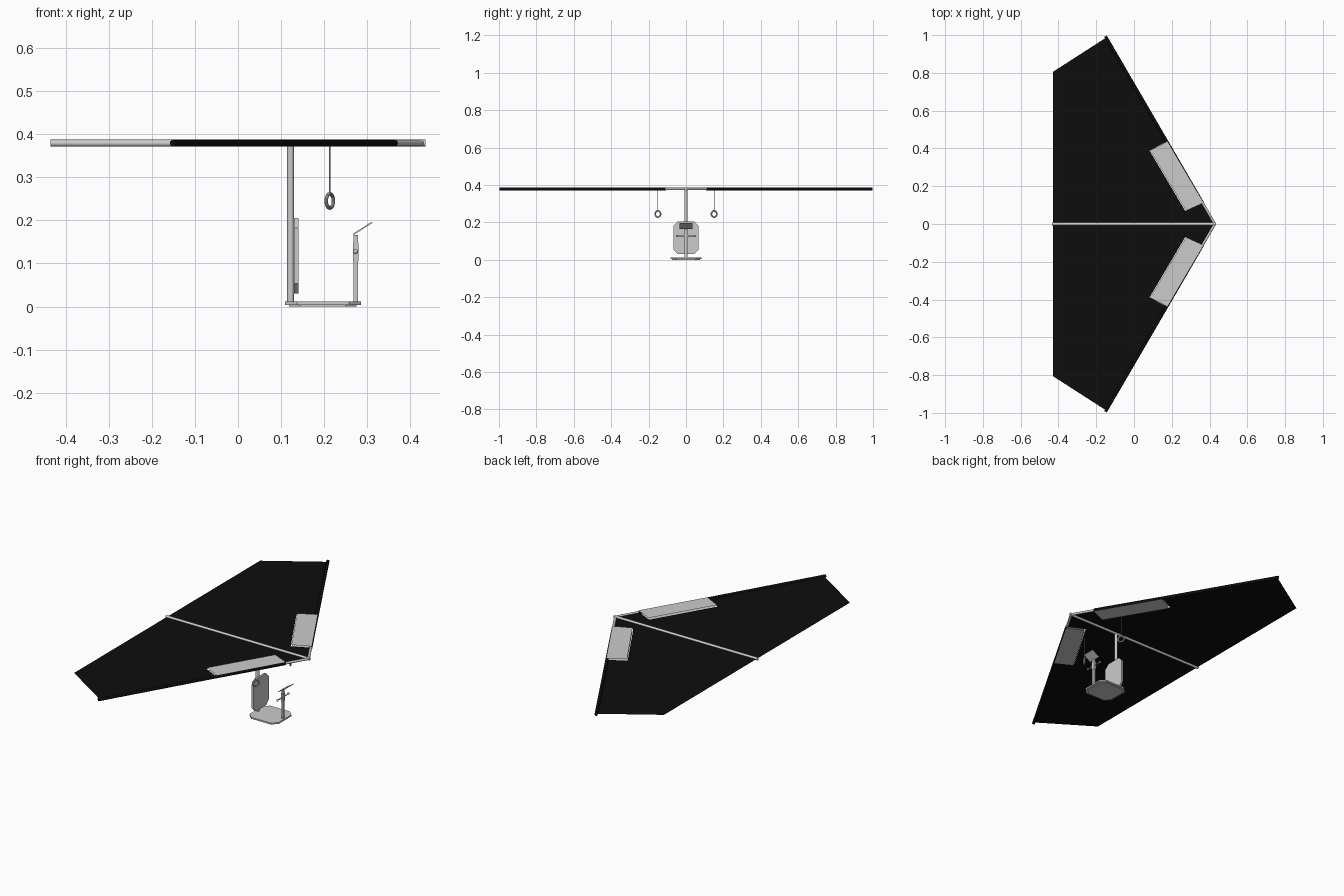
import bpy, bmesh
from math import radians, atan2
from mathutils import Vector

if "Cube" in bpy.data.objects:
    bpy.data.objects.remove(bpy.data.objects["Cube"])

Z = 0.379  # wing height
black = bpy.data.materials.new("sail_black")
black.diffuse_color = (0.004, 0.004, 0.004, 1)
black.use_nodes = True
black.node_tree.nodes["Principled BSDF"].inputs["Base Color"].default_value = black.diffuse_color


def finish(name, bm, mat=None, smooth=False):
    me = bpy.data.meshes.new(name)
    bm.normal_update()
    bm.to_mesh(me)
    bm.free()
    ob = bpy.data.objects.new(name, me)
    bpy.context.collection.objects.link(ob)
    if mat:
        me.materials.append(mat)
    if smooth:
        bpy.context.view_layer.objects.active = ob
        ob.select_set(True)
        bpy.ops.object.shade_smooth_by_angle(angle=radians(40))
        ob.select_set(False)
    return ob


def tube(name, a, b, r, mat=None, sides=16):
    a, b = Vector(a), Vector(b)
    bm = bmesh.new()
    bmesh.ops.create_cone(bm, cap_ends=True, segments=sides, radius1=r, radius2=r, depth=(b - a).length)
    rot = (b - a).to_track_quat('Z', 'Y').to_matrix().to_4x4()
    bm.transform(rot)
    bmesh.ops.translate(bm, verts=bm.verts, vec=(a + b) / 2)
    return finish(name, bm, mat, True)


def plate(name, pts, vec=None, mat=None):
    # flat outline, optionally extruded along vec
    bm = bmesh.new()
    f = bm.faces.new([bm.verts.new(p) for p in pts])
    if vec:
        ext = bmesh.ops.extrude_face_region(bm, geom=[f], use_keep_orig=True)
        bmesh.ops.translate(bm, vec=vec, verts=[v for v in ext['geom'] if isinstance(v, bmesh.types.BMVert)])
        bmesh.ops.recalc_face_normals(bm, faces=bm.faces)
    return finish(name, bm, mat)


def chamfered(a0, a1, b0, b1, c):
    return [(a0 + c, b0), (a1 - c, b0), (a1, b0 + c), (a1, b1 - c),
            (a1 - c, b1), (a0 + c, b1), (a0, b1 - c), (a0, b0 + c)]


# keel
tube("keel_tube", (-0.435, 0, Z), (0.435, 0, Z), 0.008)

for s, side in ((1, "left"), (-1, "right")):
    # sail half, cut out around the window panel
    sail = [(-0.43, 0), (-0.43, 0.805), (-0.15, 0.985), (0.172, 0.436), (0.082, 0.389),
            (0.272, 0.068), (0.362, 0.112), (0.425, 0)]
    plate(side + "_sail", [(x, s * y, Z) for x, y in sail], mat=black)
    # window panel folded over the leading edge
    panel = [(0.085, 0.39), (0.176, 0.437), (0.369, 0.112), (0.275, 0.07)]
    for dz, lv in ((0.0082, "upper"), (-0.0082, "lower")):
        plate(f"{side}_{lv}_panel", [(x, s * y, Z + dz) for x, y in panel])
    # leading edge sleeve and bare nose tube
    tube(side + "_leading_edge", (-0.151, s * 0.994, Z), (0.364, s * 0.11, Z), 0.008, black)
    tube(side + "_nose_tube", (0.364, s * 0.11, Z), (0.428, 0, Z), 0.0065)
    # hanging grip ring
    tube(side + "_ring_cord", (0.213, s * 0.15, 0.263), (0.213, s * 0.15, Z), 0.0013, sides=8)
    bpy.ops.mesh.primitive_torus_add(major_segments=32, minor_segments=10, major_radius=0.0165,
                                     minor_radius=0.0042, location=(0.213, s * 0.15, 0.245),
                                     rotation=(0, radians(90), s * radians(30)))
    bpy.context.object.name = side + "_grip_ring"
    bpy.ops.object.shade_smooth_by_angle()
    # handlebar knob
    bpy.ops.mesh.primitive_uv_sphere_add(segments=16, ring_count=8, radius=0.006,
                                         location=(0.273, s * 0.048, 0.128))
    bpy.context.object.name = side + "_handle_knob"
    bpy.ops.object.shade_smooth_by_angle(angle=radians(60))

# mast
tube("mast", (0.122, 0, 0.004), (0.122, 0, Z), 0.008)

# seat with thinner base plate
plate("seat", [(x, y, 0.004) for x, y in chamfered(0.109, 0.285, -0.083, 0.083, 0.028)], (0, 0, 0.008))
plate("seat_base", [(x, y, 0.0) for x, y in chamfered(0.118, 0.275, -0.074, 0.074, 0.026)], (0, 0, 0.005))

# back rest
plate("back_rest", [(0.130, y, z) for y, z in chamfered(-0.067, 0.067, 0.03, 0.206, 0.024)], (0.010, 0, 0))

# control post, collar, handlebar
for name, w, z0, z1 in (("control_post", 0.005, 0.01, 0.166), ("post_collar", 0.0065, 0.104, 0.149)):
    plate(name, [(0.273 - w, -w * 1.5, z0), (0.273 + w, -w * 1.5, z0),
                 (0.273 + w, w * 1.5, z0), (0.273 - w, w * 1.5, z0)], (0, 0, z1 - z0))
tube("handlebar", (0.273, -0.048, 0.128), (0.273, 0.048, 0.128), 0.003, sides=12)

# tilted instrument screen
plate("instrument_screen", [(0.268, -0.036, 0.166), (0.312, -0.036, 0.194),
                            (0.312, 0.036, 0.194), (0.268, 0.036, 0.166)], (-0.0016, 0, 0.0026))
